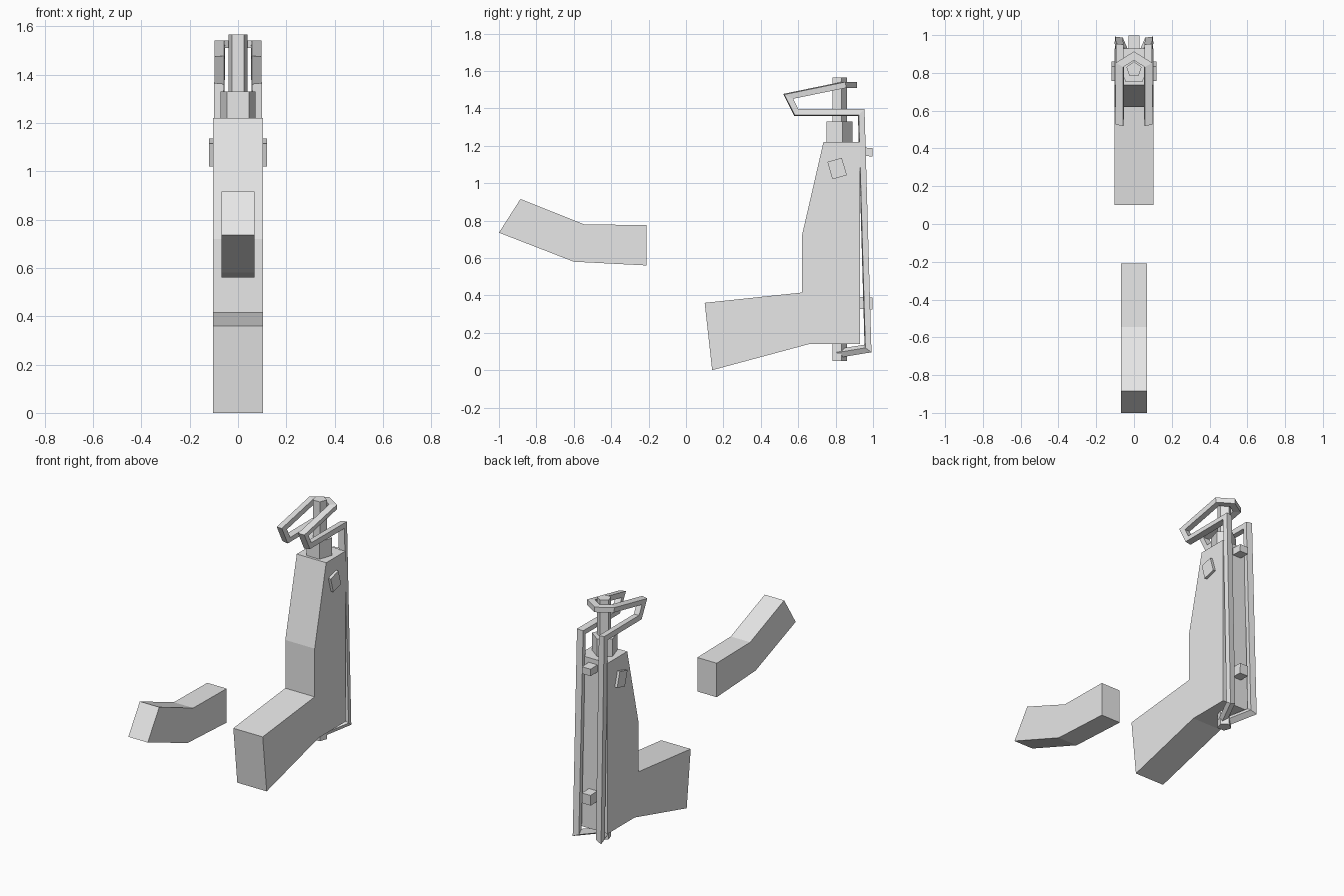
import bpy, bmesh, math
from mathutils import Vector, Matrix

cube = bpy.data.objects.get("Cube")
if cube:
    bpy.data.objects.remove(cube, do_unlink=True)

GREY = (0.8, 0.8, 0.8, 1)
grey = bpy.data.materials.new("plain grey")
grey.use_nodes = True
grey.diffuse_color = GREY
grey.node_tree.nodes["Principled BSDF"].inputs["Base Color"].default_value = GREY


def finish(name, bm):
    bmesh.ops.recalc_face_normals(bm, faces=bm.faces)
    mesh = bpy.data.meshes.new(name)
    bm.to_mesh(mesh)
    bm.free()
    mesh.materials.append(grey)
    obj = bpy.data.objects.new(name, mesh)
    bpy.context.collection.objects.link(obj)
    return obj


def side_profile(name, points, half):
    """Extrude a (y, z) outline across x."""
    bm = bmesh.new()
    face = bm.faces.new([bm.verts.new((-half, y, z)) for y, z in points])
    ext = bmesh.ops.extrude_face_region(bm, geom=[face])
    verts = [v for v in ext["geom"] if isinstance(v, bmesh.types.BMVert)]
    bmesh.ops.translate(bm, verts=verts, vec=(2 * half, 0, 0))
    return finish(name, bm)


def box(name, centre, size, tilt=0):
    bm = bmesh.new()
    bmesh.ops.create_cube(bm, size=1)
    bm.transform(Matrix.Translation(centre) @ Matrix.Rotation(tilt, 4, "X")
                 @ Matrix.Diagonal((*size, 1)))
    return finish(name, bm)


def pentagon_rod(name, y, radius, bottom, top):
    """Five-sided upright prism with one edge pointing back."""
    bm = bmesh.new()
    bmesh.ops.create_cone(bm, cap_ends=True, segments=5, radius1=radius,
                          radius2=radius, depth=top - bottom)
    tip = max(bm.verts, key=lambda v: v.co.y).co
    turn = math.pi / 2 - math.atan2(tip.y, tip.x)
    bm.transform(Matrix.Translation((0, y, (bottom + top) / 2))
                 @ Matrix.Rotation(turn, 4, "Z"))
    return finish(name, bm)


def mitred_bar(name, path, width, height):
    """Sweep a rectangle along a path starting on x = 0, then mirror it."""
    pts = [Vector(p) for p in path]
    dirs = [(b - a).normalized() for a, b in zip(pts, pts[1:])]
    across = dirs[0].cross(Vector((0, 0, 1))).normalized() * width / 2
    up = Vector((0, 0, height / 2))
    offsets = [across + up, up - across, -across - up, across - up]
    bm = bmesh.new()
    rings = []
    for i, p in enumerate(pts):
        d = dirs[max(i - 1, 0)]
        if i == 0:
            normal = Vector((1, 0, 0))
        elif i == len(pts) - 1:
            normal = d
        else:
            normal = d + dirs[i]
        # slide the section along the bar onto the mitre plane
        offsets = [o - d * (o.dot(normal) / d.dot(normal)) for o in offsets]
        rings.append([bm.verts.new(p + o) for o in offsets])
    for r, s in zip(rings, rings[1:]):
        for k in range(4):
            n = (k + 1) % 4
            bm.faces.new((r[k], r[n], s[n], s[k]))
    bm.faces.new(rings[-1])
    obj = finish(name, bm)
    obj.modifiers.new("mirror", "MIRROR").use_clip = True
    return obj


# Main body and the separate bent block in front of it
side_profile("main_body", [(0.10, 0.36), (0.62, 0.415), (0.62, 0.72),
                           (0.735, 1.22), (0.93, 1.22), (0.93, 0.14),
                           (0.66, 0.14), (0.14, 0.0)], 0.103)
side_profile("bent_block", [(-1, 0.735), (-0.885, 0.915), (-0.545, 0.78),
                            (-0.21, 0.775), (-0.21, 0.56), (-0.60, 0.58)], 0.068)

# Rod through the body and its collar
pentagon_rod("centre_rod", 0.818, 0.042, 0.05, 1.565)
pentagon_rod("rod_collar", 0.813, 0.076, 1.2, 1.33)

# Bent frame: crown behind the rod, side loops, rear rails, feet
mitred_bar("rail_frame", [(0, 0.89, 1.525), (0.075, 0.843, 1.525),
                          (0.075, 0.546, 1.464), (0.075, 0.59, 1.377),
                          (0.077, 0.937, 1.377), (0.081, 0.973, 0.116),
                          (0.012, 0.815, 0.09)], 0.04, 0.032)

# Tilted side lugs and small rear blocks
box("side_lugs", (0, 0.808, 1.078), (0.24, 0.08, 0.097), math.radians(16))
for name, z, h in (("upper_rear_block", 1.167, 0.045), ("lower_rear_block", 0.358, 0.065)):
    box(name, (0, 0.957, z), (0.06, 0.08, h), math.radians(-2))
